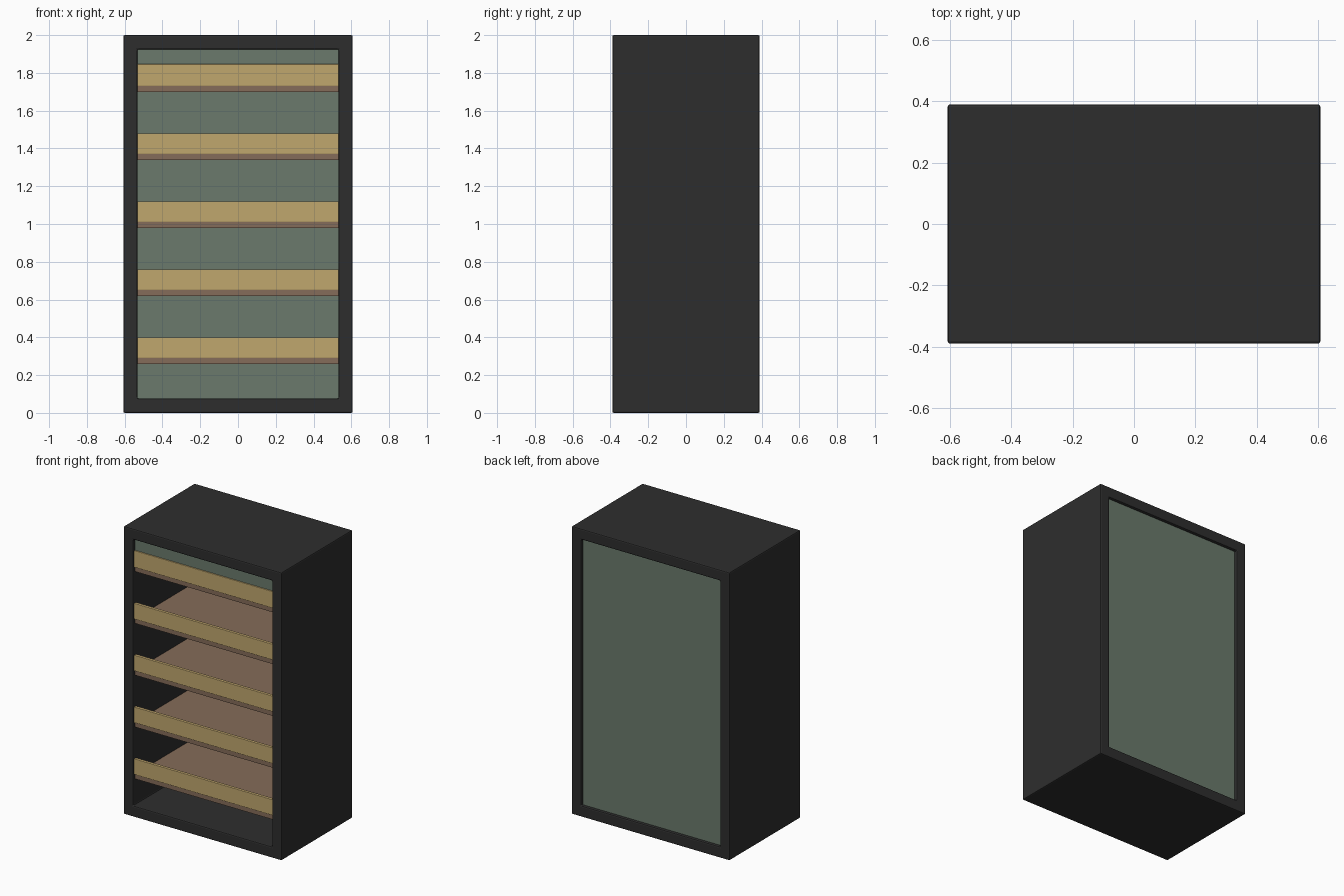
import bpy, bmesh

if "Cube" in bpy.data.objects:
    bpy.data.objects.remove(bpy.data.objects["Cube"])

def mat(name, rgb):
    m = bpy.data.materials.new(name)
    m.diffuse_color = (*rgb, 1.0)
    m.use_nodes = True
    m.node_tree.nodes["Principled BSDF"].inputs["Base Color"].default_value = m.diffuse_color
    return m

BLACK = mat("charcoal", (0.027, 0.027, 0.027))
GREEN = mat("sage_green", (0.145, 0.195, 0.150))
GOLD = mat("pale_gold", (0.53, 0.385, 0.155))
BROWN = mat("brown_wood", (0.235, 0.150, 0.100))

def box(name, x, y, z, material, bevel=0.0):
    """Box from (min, max) ranges on each axis."""
    bm = bmesh.new()
    bmesh.ops.create_cube(bm, size=1.0)
    for v in bm.verts:
        v.co = [r[0] if c < 0 else r[1] for c, r in zip(v.co, (x, y, z))]
    me = bpy.data.meshes.new(name)
    bm.to_mesh(me)
    bm.free()
    me.materials.append(material)
    ob = bpy.data.objects.new(name, me)
    bpy.context.collection.objects.link(ob)
    if bevel:
        b = ob.modifiers.new("bevel", 'BEVEL')
        b.width = bevel
        b.segments = 2
    return ob

W, D, H = 0.607, 0.39, 2.0      # half width, half depth, height
IX, Z0, Z1 = 0.533, 0.077, 1.925  # opening half width, bottom, top

# Carcass: one rectangular tube open at front and back
bm = bmesh.new()
rings = []
for y in (-D, D):
    outer = [bm.verts.new((x, y, z)) for x, z in ((-W, 0), (W, 0), (W, H), (-W, H))]
    inner = [bm.verts.new((x, y, z)) for x, z in ((-IX, Z0), (IX, Z0), (IX, Z1), (-IX, Z1))]
    rings.append((outer, inner))
(fo, fi), (bo, bi) = rings
for i in range(4):
    j = (i + 1) % 4
    for quad in ((fo[i], fo[j], fi[j], fi[i]), (bo[j], bo[i], bi[i], bi[j]),
                 (fo[j], fo[i], bo[i], bo[j]), (fi[i], fi[j], bi[j], bi[i])):
        bm.faces.new(quad)
bmesh.ops.recalc_face_normals(bm, faces=bm.faces)
me = bpy.data.meshes.new("cabinet_frame")
bm.to_mesh(me)
bm.free()
me.materials.append(BLACK)
frame = bpy.data.objects.new("cabinet_frame", me)
bpy.context.collection.objects.link(frame)
b = frame.modifiers.new("bevel", 'BEVEL')
b.width = 0.008
b.segments = 2

# Recessed back panel and the header strip above the top shelf
box("back_panel", (-IX, IX), (0.345, 0.37), (Z0, Z1), GREEN)
box("header_panel", (-IX, IX), (-0.372, -0.352), (1.73, Z1), GREEN)

# Five shelves, each with a raised front lip
for i in range(5):
    z = 0.258 + 0.36 * i
    box(f"shelf_{i + 1}", (-IX, IX), (-0.372, 0.345), (z, z + 0.032), BROWN)
    top = z + (0.148 if i == 4 else 0.142)
    box(f"shelf_lip_{i + 1}", (-IX, IX), (-0.38, -0.358), (z + 0.032, top), GOLD, 0.003)
